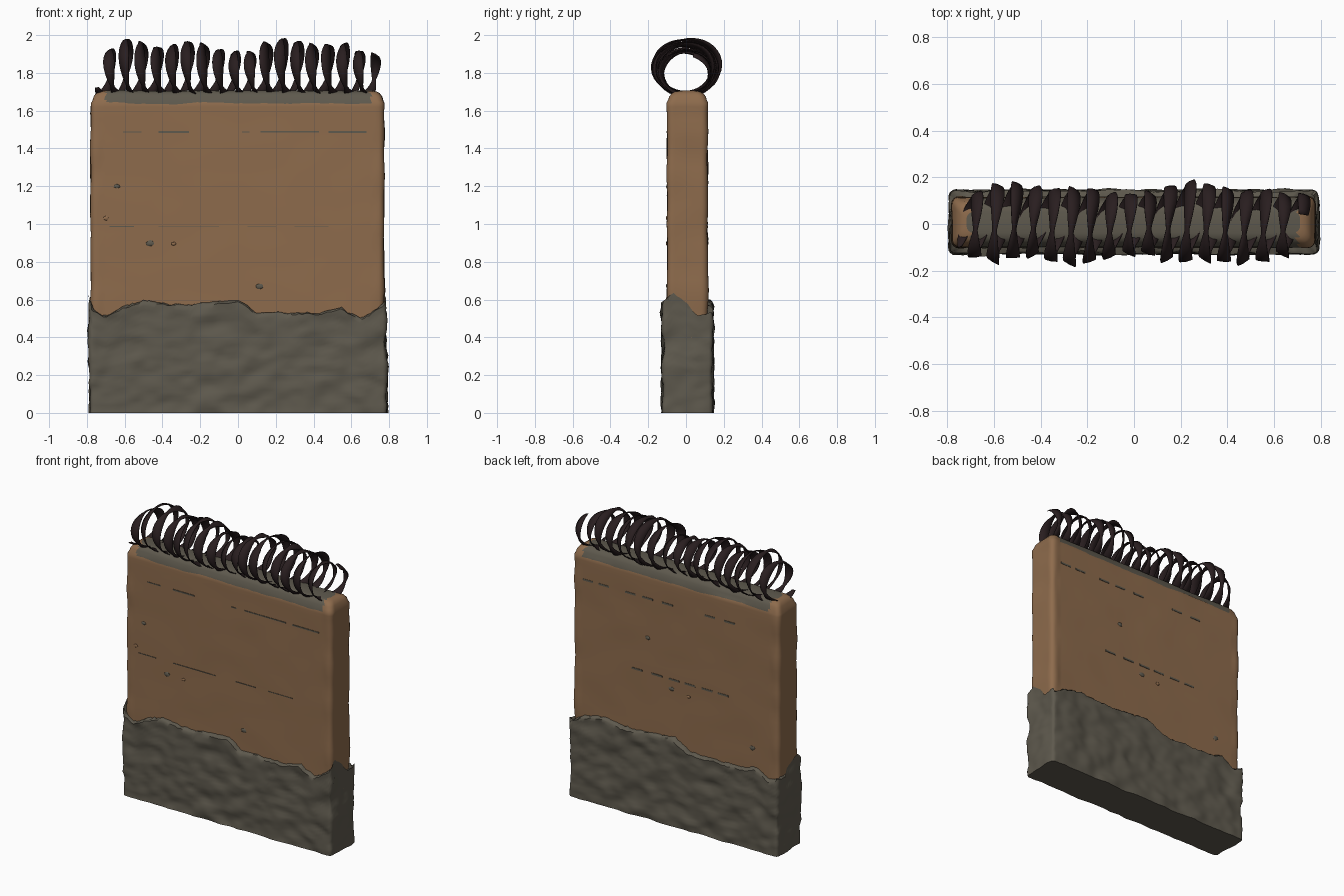
import bpy, bmesh, math, random
from mathutils import Vector, noise

if "Cube" in bpy.data.objects:
    bpy.data.objects.remove(bpy.data.objects["Cube"])

random.seed(4)


def material(name, rgb):
    m = bpy.data.materials.new(name)
    m.diffuse_color = (*rgb, 1)
    m.use_nodes = True
    m.node_tree.nodes["Principled BSDF"].inputs["Base Color"].default_value = m.diffuse_color
    return m


TAN = material("tan plaster", (0.27, 0.148, 0.073))
GRAY = material("gray concrete", (0.112, 0.10, 0.075))
DARK = material("dark rusty steel", (0.022, 0.013, 0.014))


def finish(bm, name, mats, angle=40):
    bmesh.ops.recalc_face_normals(bm, faces=bm.faces)
    me = bpy.data.meshes.new(name)
    bm.to_mesh(me)
    bm.free()
    ob = bpy.data.objects.new(name, me)
    bpy.context.collection.objects.link(ob)
    for m in mats:
        me.materials.append(m)
    bpy.ops.object.select_all(action='DESELECT')
    ob.select_set(True)
    bpy.context.view_layer.objects.active = ob
    if angle:
        bpy.ops.object.shade_smooth_by_angle(angle=math.radians(angle))
    return ob


def interp(pts, x):
    if x <= pts[0][0]:
        return pts[0][1]
    for (a, va), (b, vb) in zip(pts, pts[1:]):
        if x <= b:
            return va + (vb - va) * (x - a) / (b - a)
    return pts[-1][1]


def n3(x, y, z):
    return noise.noise(Vector((x, y, z)))


def rounded_loop(hx, hy, r, nx=90, ny=12, nc=4):
    """Rounded rectangle outline: list of (x, y, outward normal)."""
    out = []
    for qx, qy, n, a0 in ((1, -1, ny, -90), (1, 1, nx, 0), (-1, 1, ny, 90), (-1, -1, nx, 180)):
        cx, cy = qx * (hx - r), qy * (hy - r)
        for i in range(nc + 1):
            a = math.radians(a0 + 90 * i / nc)
            out.append((cx + r * math.cos(a), cy + r * math.sin(a), math.cos(a), math.sin(a)))
        # straight run to the next corner
        x0, y0, ux, uy = out[-1]
        ex, ey = (x0, -y0) if qx != qy and n == ny else (-x0, y0)
        if qx == -1 and qy == 1:
            ex, ey = x0, -y0
        elif qx == -1 and qy == -1:
            ex, ey = -x0, y0
        for i in range(1, n):
            out.append((x0 + (ex - x0) * i / n, y0 + (ey - y0) * i / n, ux, uy))
    return out


def loft(rings):
    bm = bmesh.new()
    vr = [[bm.verts.new(p) for p in ring] for ring in rings]
    n = len(vr[0])
    rows = []
    for a, b in zip(vr, vr[1:]):
        rows.append([bm.faces.new((a[i], a[(i + 1) % n], b[(i + 1) % n], b[i])) for i in range(n)])
    bm.faces.new(vr[0][::-1])
    top = bm.faces.new(vr[-1])
    return bm, rows, top


# Rough concrete footing with a ragged upper edge
FRONT = [(-.79, .55), (-.7, .50), (-.6, .56), (-.5, .585), (-.3, .56), (0, .59), (.06, .55),
         (.1, .52), (.45, .52), (.55, .55), (.65, .49), (.72, .53), (.79, .59)]
SIDE = [(-.13, .59), (-.08, .63), (0, .58), (.05, .52), (.14, .53)]


def ragged(x, y):
    jag = 0.012 * n3(x * 18, y * 18, 2) + 0.008 * n3(x * 45, y * 45, 7)
    if abs(x) > .775:
        return interp(SIDE, y) + jag
    return interp(FRONT, x if y < 0 else -x * .9) + jag


rings = []
LEV = 26
for k in range(LEV + 3):
    inset = (0, 0.012, 0.05)[max(0, k - LEV)]
    ring = []
    for x, y, ux, uy in rounded_loop(0.787 - inset, 0.133 - inset, 0.022):
        z = ragged(x, y) * min(k, LEV) / LEV + (0, .008, .012)[max(0, k - LEV)]
        d = 0.013 * n3(x * 7, y * 7, z * 10) + 0.008 * n3(x * 13, y * 13, z * 26)
        if k > LEV:
            d = 0
        ring.append((x + ux * d, y + uy * d + 0.008, z))
    rings.append(ring)
bm, rows, top = loft(rings)
finish(bm, "concrete_footing", [GRAY], 50)

# Plastered wall slab; the worn crown is bare concrete
levels = [(.40 + i * .05, 0) for i in range(24)] + [(1.59, 0), (1.62, 0), (1.64, .001)]
EDGE = len(levels) - 1
levels += [(1.655, .008), (1.675, .014), (1.692, .026), (1.702, .042), (1.706, .062)]
rings = []
for k, (z0, inset) in enumerate(levels):
    ring = []
    for x, y, ux, uy in rounded_loop(0.777 - inset, 0.107 - inset, 0.03):
        z = z0
        if k == EDGE:
            z += 0.010 * n3(x * 6, y * 5, 1) + 0.004 * n3(x * 25, y, 3)
        elif k > EDGE:
            z += 0.005 * n3(x * 4, y, 5)
        amp = 0.009 if abs(x) > .72 else 0.0025
        d = amp * n3(x * 4, y * 4, z * 7)
        ring.append((x + ux * d - .003, y + uy * d + 0.007, z))
    rings.append(ring)
bm, rows, top = loft(rings)
for row in rows[EDGE:]:
    for f in row:
        f.material_index = 1 if abs(f.calc_center_median().x) < .70 else 0
top.material_index = 1
finish(bm, "plaster_wall", [TAN, GRAY], 50)


# Thin exposed joint lines and chips on both broad faces
def plates(name, specs, mat):
    bm = bmesh.new()
    for x0, x1, z, h, y in specs:
        r = bmesh.ops.create_cube(bm, size=1)
        bmesh.ops.scale(bm, verts=r["verts"], vec=(x1 - x0, .007, h))
        bmesh.ops.translate(bm, verts=r["verts"], vec=((x0 + x1) / 2, y, z))
    finish(bm, name, [mat], 0)


YF, YB = -.0995, .1135
plates("front_joint_lines", [(a, b, z, h, YF) for a, b, z, h in (
    (-.61, -.51, 1.488, .006), (-.42, -.26, 1.487, .009), (.02, .06, 1.487, .006),
    (.12, .43, 1.488, .007), (.48, .68, 1.487, .009), (-.68, -.55, .987, .004),
    (-.42, -.1, .986, .004), (.05, .2, .986, .004), (.3, .48, .986, .004))], GRAY)
back = []
for z, xs in ((1.49, (-.45, -.3, .02, .17, .3, .5, .62)), (.985, (-.4, -.28, -.15, -.03, .1, .25))):
    back += [(x, x + .08, z, .012, YB) for x in xs]
plates("back_joint_lines", back, GRAY)


def chips(name, specs, mat):
    bm = bmesh.new()
    for x, z, r, y in specs:
        s = bmesh.ops.create_icosphere(bm, subdivisions=2, radius=r)
        for v in s["verts"]:
            v.co *= 1 + .3 * n3(*(v.co * 60 + Vector((x, y, z)) * 9))
            v.co.y *= .006 / r
            v.co.z *= .75
        bmesh.ops.translate(bm, verts=s["verts"], vec=(x, y, z))
    finish(bm, name, [mat], 40)


chips("gray_chips", [(-.64, 1.2, .015, YF), (-.465, .898, .021, YF), (.115, .67, .02, YF),
                     (.21, 1.22, .017, YB), (.03, .92, .02, YB), (-.58, .68, .02, YB)], GRAY)
chips("plaster_chips", [(-.7, 1.03, .015, YF), (-.34, .895, .013, YF), (-.1, .9, .013, YB)], TAN)

# Coiled blade ribbon along the crown
PEAK = [(-.75, 1.90), (-.68, 1.92), (-.58, 1.985), (-.5, 1.955), (-.4, 1.925), (-.32, 1.955),
        (-.22, 1.97), (-.13, 1.925), (-.03, 1.91), (.07, 1.91), (.18, 1.98), (.25, 1.975),
        (.35, 1.955), (.45, 1.945), (.55, 1.955), (.63, 1.915), (.73, 1.90)]
LOOPS, SEG = 17.6, 36
bm = bmesh.new()
prev = None
total = int(LOOPS * SEG)
for i in range(total + 1):
    a = 2 * math.pi * i / SEG - 2.4
    x = -.73 + 1.45 * i / total
    r = (interp(PEAK, x) - 1.688) / 2
    rad = Vector((0, math.cos(a), math.sin(a)))
    p = Vector((x, r * 1.16 * rad.y + .012 * math.sin(x * 9), 1.688 + r + r * rad.z))
    p.x += .17 * p.y
    half = .009 + .021 * abs(math.sin(1.5 * a + .5))
    tw = .55 * math.sin(a * .73 + 1)
    w = Vector((math.cos(tw), 0, 0)) + rad * math.sin(tw)
    cur = [bm.verts.new(p - w * half), bm.verts.new(p + rad * .003), bm.verts.new(p + w * half)]
    if prev:
        for j in (0, 1):
            bm.faces.new((prev[j], prev[j + 1], cur[j + 1], cur[j]))
    prev = cur
wire = finish(bm, "blade_ribbon_coil", [DARK], 40)
sol = wire.modifiers.new("thickness", 'SOLIDIFY')
sol.thickness = .004
sol.offset = 0
